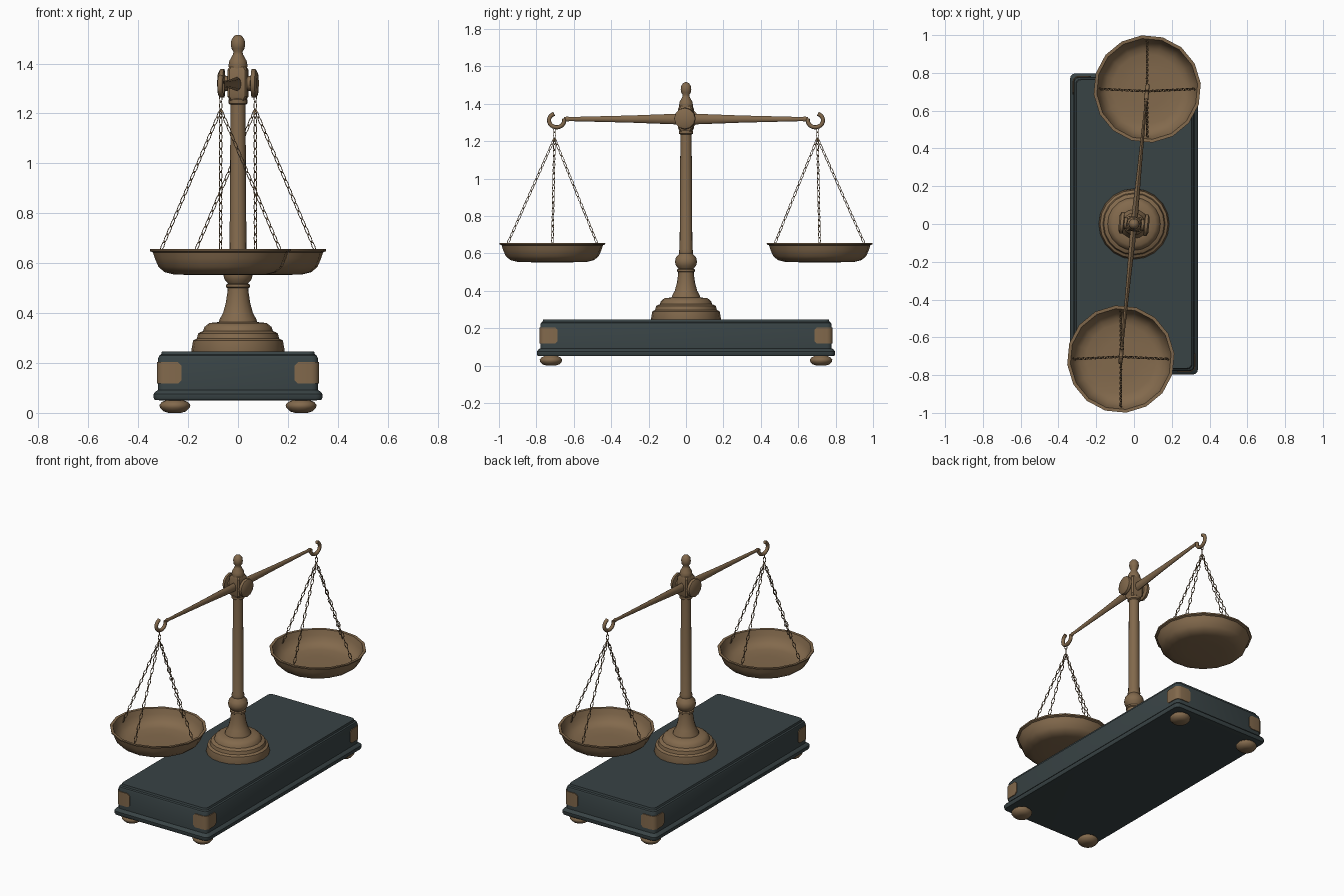
import bpy, bmesh, math
from mathutils import Vector, Matrix

if "Cube" in bpy.data.objects:
    bpy.data.objects.remove(bpy.data.objects["Cube"])

def material(name, rgb):
    m = bpy.data.materials.new(name)
    m.diffuse_color = (*rgb, 1)
    m.use_nodes = True
    m.node_tree.nodes["Principled BSDF"].inputs["Base Color"].default_value = m.diffuse_color
    return m

BRASS = material("aged brass", (0.225, 0.142, 0.073))
TEAL = material("dark teal paint", (0.040, 0.056, 0.059))
TURN = math.atan2(0.07, 0.715)          # beam is swung slightly about z
SWING = Matrix.Rotation(-TURN, 4, 'Z')

def finish(name, bm, mat, matrix=Matrix(), angle=35):
    bmesh.ops.recalc_face_normals(bm, faces=bm.faces)
    me = bpy.data.meshes.new(name)
    bm.to_mesh(me)
    bm.free()
    me.materials.append(mat)
    me.transform(matrix)
    me.polygons.foreach_set("use_smooth", [True] * len(me.polygons))
    me.set_sharp_from_angle(angle=math.radians(angle))
    ob = bpy.data.objects.new(name, me)
    bpy.context.collection.objects.link(ob)
    return ob

def skin(bm, rings, caps=True, loop=False):
    vs = [[bm.verts.new(p) for p in r] for r in rings]
    pairs = list(zip(vs, vs[1:])) + ([(vs[-1], vs[0])] if loop else [])
    for a, b in pairs:
        n = len(a)
        for i in range(n):
            bm.faces.new((a[i], a[(i + 1) % n], b[(i + 1) % n], b[i]))
    if caps:
        bm.faces.new(vs[0])
        bm.faces.new(vs[-1])

def loft(name, rings, mat, matrix=Matrix(), angle=35):
    bm = bmesh.new()
    skin(bm, rings)
    return finish(name, bm, mat, matrix, angle)

def circle(r, z, n):
    return [(r * math.cos(math.tau * i / n), r * math.sin(math.tau * i / n), z) for i in range(n)]

def lathe(name, profile, n, mat, matrix=Matrix(), angle=35):
    return loft(name, [circle(r, z, n) for r, z in profile], mat, matrix, angle)

def rounded_rect(hx, hy, r, z, steps=3):
    pts = []
    for k, (sx, sy) in enumerate(((1, 1), (-1, 1), (-1, -1), (1, -1))):
        for i in range(steps + 1):
            a = math.pi / 2 * (k + i / steps)
            pts.append((sx * (hx - r) + r * math.cos(a), sy * (hy - r) + r * math.sin(a), z))
    return pts

# plinth with bottom moulding and rounded top edge
plinth = [(0.030, 0.050), (0.004, 0.052), (0.0, 0.060), (0.0, 0.076), (0.006, 0.084),
          (0.018, 0.092), (0.018, 0.218), (0.022, 0.229), (0.030, 0.234), (0.033, 0.246)]
loft("plinth", [rounded_rect(0.338 - d, 0.797 - d, 0.025, z) for d, z in plinth], TEAL)

# brass corner plates and feet
HX, HY, R, W = 0.320, 0.779, 0.025, 0.093
for sx in (-1, 1):
    for sy in (-1, 1):
        flip = Matrix.Diagonal((sx, sy, 1, 1))
        def path(t):
            arc = [(HX - R + (R + t) * math.sin(a), HY - R + (R + t) * math.cos(a))
                   for a in (0, math.pi / 6, math.pi / 3, math.pi / 2)]
            return ([(HX - W, HY + t), (HX - W + 0.014, HY + t)] + arc
                    + [(HX + t, HY - W + 0.014), (HX + t, HY - W)])
        outer, inner = path(0.005), path(-0.004)
        rings = []
        for i, (o, n) in enumerate(zip(outer, inner)):
            lo, hi = (0.130, 0.190) if i in (0, len(outer) - 1) else (0.117, 0.204)
            rings.append([(*o, lo), (*o, hi), (*n, hi), (*n, lo)])
        loft("corner_plate", rings, BRASS, flip)
        lathe("foot", [(0.025, 0), (0.045, 0.006), (0.059, 0.020), (0.062, 0.032),
                       (0.052, 0.044), (0.038, 0.049), (0.036, 0.056)], 14, BRASS,
              Matrix.Translation((sx * 0.253, sy * 0.722, 0)), 60)

# stepped pedestal and turned column
lathe("pedestal", [(0.185, 0.240), (0.187, 0.250), (0.180, 0.290), (0.165, 0.298),
                   (0.160, 0.318), (0.150, 0.324), (0.140, 0.328), (0.134, 0.345),
                   (0.115, 0.360), (0.078, 0.364)], 20, BRASS)
lathe("column", [(0.078, 0.360), (0.074, 0.375), (0.060, 0.400), (0.049, 0.440), (0.043, 0.480),
                 (0.042, 0.500), (0.048, 0.504), (0.048, 0.514), (0.040, 0.518), (0.054, 0.535),
                 (0.059, 0.555), (0.054, 0.578), (0.040, 0.593), (0.036, 0.600), (0.038, 0.612),
                 (0.034, 0.625), (0.030, 1.235), (0.038, 1.240), (0.038, 1.256), (0.032, 1.262)],
      16, BRASS)

# head block, finial and axle
loft("head_block", [rounded_rect(h, h, 0.008, z, 1) for h, z in
                    ((0.030, 1.252), (0.039, 1.268), (0.039, 1.375), (0.032, 1.387))], BRASS, SWING)
lathe("finial", [(0.036, 1.375), (0.038, 1.395), (0.034, 1.412), (0.021, 1.435), (0.018, 1.447),
                 (0.026, 1.460), (0.029, 1.478), (0.026, 1.496), (0.016, 1.510), (0.006, 1.515)],
      14, BRASS, angle=60)
axle = [(0.040, -0.080), (0.056, -0.072), (0.058, -0.056), (0.030, -0.052),
        (0.030, 0.052), (0.058, 0.056), (0.056, 0.072), (0.040, 0.080)]
lathe("axle", axle, 12, BRASS,
      SWING @ Matrix.Translation((0, 0, 1.321)) @ Matrix.Rotation(math.pi / 2, 4, 'Y'))

# tapered beam
sections = [(-0.655, 0.010), (-0.640, 0.014), (-0.625, 0.011), (-0.30, 0.019), (-0.06, 0.028),
            (0.06, 0.028), (0.30, 0.019), (0.625, 0.011), (0.640, 0.014), (0.655, 0.010)]
loft("beam", [[(0.6 * x, y, 1.318 + z) for x, z, _ in circle(h, 0, 8)] for y, h in sections],
     BRASS, SWING, 50)

def tube(bm, pts, normal, r, n, closed):
    # sweep a round section along a flat path lying across the given normal
    rings = []
    for i, p in enumerate(pts):
        a = pts[i - 1] if closed or i else p
        b = pts[(i + 1) % len(pts)] if closed or i < len(pts) - 1 else p
        side = (b - a).normalized().cross(normal)
        rings.append([p + r * (side * math.cos(math.tau * k / n) + normal * math.sin(math.tau * k / n))
                      for k in range(n)])
    skin(bm, rings, not closed, closed)

def chain(name, a, b):
    d = (b - a).normalized()
    u = d.orthogonal().normalized()
    v = d.cross(u)
    bm = bmesh.new()
    count = max(2, round((b - a).length / 0.034))
    for i in range(count):
        c = a.lerp(b, (i + 0.5) / count)
        s, nrm = (u, v) if i % 2 else (v, u)
        pts = [c + d * 0.020 * math.cos(t) + s * 0.0075 * math.sin(t)
               for t in (math.tau * k / 8 for k in range(8))]
        tube(bm, pts, nrm, 0.0022, 4, True)
    finish(name, bm, BRASS, angle=60)

# hooks, pans and chains at both ends
pan = [(0.10, 0.552), (0.19, 0.555), (0.225, 0.564), (0.250, 0.585), (0.265, 0.620), (0.272, 0.643),
       (0.284, 0.648), (0.285, 0.656), (0.268, 0.655), (0.258, 0.622), (0.243, 0.592),
       (0.218, 0.572), (0.185, 0.563), (0.10, 0.560)]
for s in (-1, 1):
    bm = bmesh.new()
    pts = []
    for i in range(17):
        t = math.radians(165 + 265 * i / 16)
        pts.append(Vector((0, s * (0.695 + 0.041 * math.cos(t)), 1.311 + 0.037 * math.sin(t))))
    tube(bm, pts, Vector((1, 0, 0)), 0.011, 8, False)
    finish("beam_hook", bm, BRASS, SWING, 60)

    cx, cy = s * 0.070, s * 0.715
    lathe("pan", pan, 16, BRASS, Matrix.Translation((cx, cy, 0)) @ Matrix.Rotation(0.1, 4, 'Z'), 40)
    top = Vector((s * 0.069, s * 0.703, 1.215))
    chain("hanging_link", top + Vector((0, 0, 0.065)), top)
    for dx, dy in ((1, 0), (0, 1), (-1, 0), (0, -1)):
        chain("pan_chain", top, Vector((cx + dx * 0.252, cy + dy * 0.252, 0.622)))
